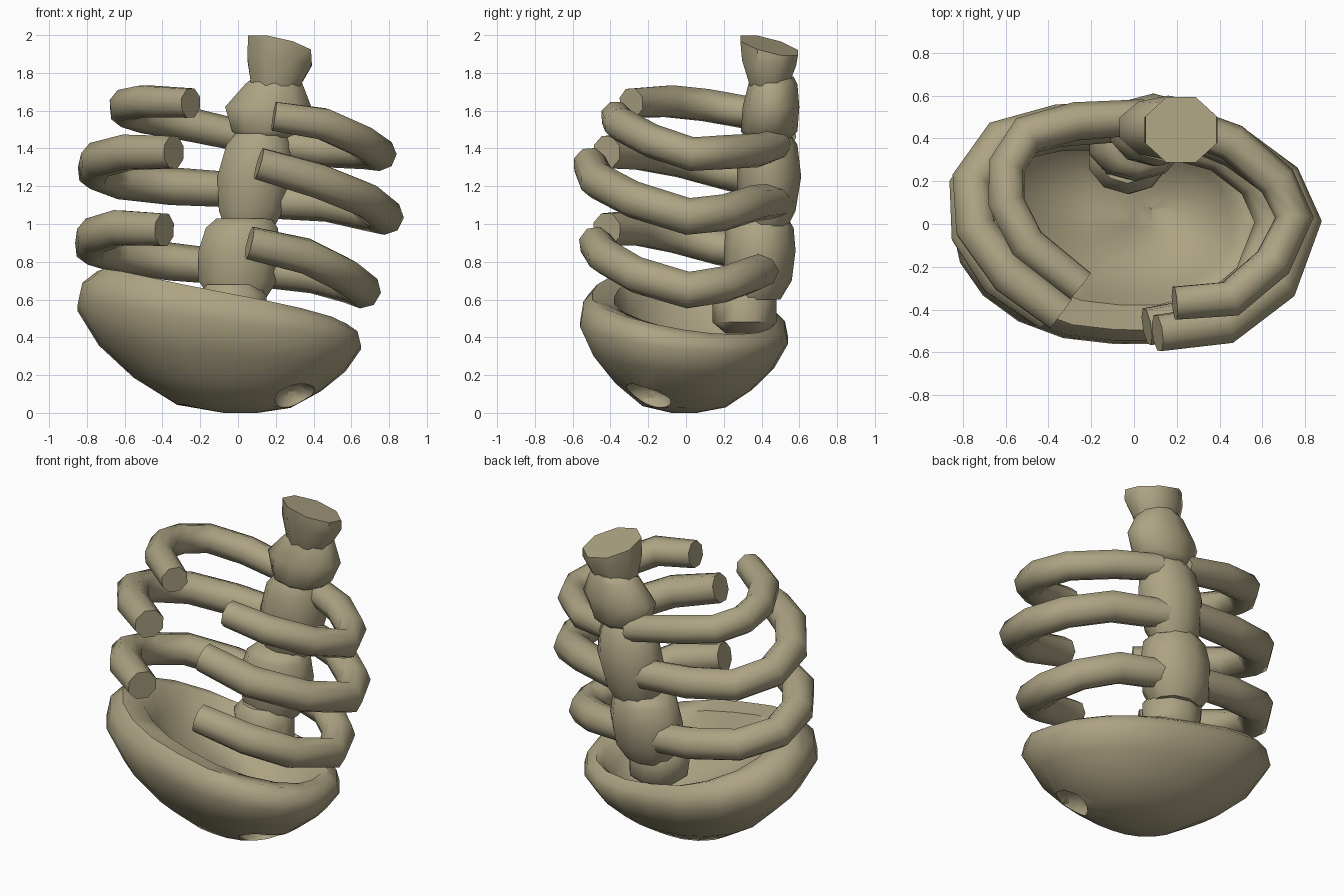
import bpy, bmesh
from math import sin, cos, tau, radians

if "Cube" in bpy.data.objects:
    bpy.data.objects.remove(bpy.data.objects["Cube"])

bone = bpy.data.materials.new("bone")
bone.diffuse_color = (0.42, 0.37, 0.23, 1)
bone.use_nodes = True
bone.node_tree.nodes["Principled BSDF"].inputs["Base Color"].default_value = bone.diffuse_color


def finish(ob, angle=50):
    bpy.ops.object.select_all(action='DESELECT')
    ob.select_set(True)
    bpy.context.view_layer.objects.active = ob
    bpy.ops.object.shade_smooth_by_angle(angle=radians(angle))
    ob.data.materials.clear()
    ob.data.materials.append(bone)


def loft(name, rings, angle=50):
    """Skin closed rings of points and cap both ends."""
    bm = bmesh.new()
    loops = [[bm.verts.new(p) for p in ring] for ring in rings]
    n = len(loops[0])
    for a, b in zip(loops, loops[1:]):
        for i in range(n):
            j = (i + 1) % n
            bm.faces.new((a[i], a[j], b[j], b[i]))
    bm.faces.new(loops[0])
    bm.faces.new(loops[-1])
    bmesh.ops.recalc_face_normals(bm, faces=bm.faces)
    me = bpy.data.meshes.new(name)
    bm.to_mesh(me)
    bm.free()
    ob = bpy.data.objects.new(name, me)
    bpy.context.collection.objects.link(ob)
    finish(ob, angle)
    return ob


def vertebra(name, sections, sides=10):
    # each section: x, y, z, half width, half depth, then optional slopes along x and y
    rings = []
    for x, y, z, rx, ry, *slope in sections:
        sx, sy = slope or (0, 0)
        ring = []
        for i in range(sides):
            a = tau * (i + .5) / sides
            dx, dy = rx * cos(a), ry * sin(a)
            ring.append((x + dx, y + dy, z + sx * dx + sy * dy))
        rings.append(ring)
    loft(name, rings)


def rib(name, points, radius):
    cu = bpy.data.curves.new(name, 'CURVE')
    cu.dimensions = '3D'
    cu.bevel_depth = radius
    cu.bevel_resolution = 2
    cu.use_fill_caps = True
    sp = cu.splines.new('POLY')
    sp.points.add(len(points) - 1)
    for p, co in zip(sp.points, points):
        p.co = (*co, 1)
    sp.points[0].radius = sp.points[-1].radius = 0.92
    ob = bpy.data.objects.new(name, cu)
    bpy.context.collection.objects.link(ob)
    bpy.ops.object.select_all(action='DESELECT')
    ob.select_set(True)
    bpy.context.view_layer.objects.active = ob
    bpy.ops.object.convert(target='MESH')
    finish(bpy.context.object)


# Spine, from the pelvis to the flared top
vertebra("spine_base", [(-.02, .31, .42, .10, .10), (-.02, .31, .48, .18, .17),
                        (-.03, .31, .62, .19, .17), (-.03, .32, .68, .14, .13)])
vertebra("lower_vertebra", [(.0, .37, .60, .15, .13), (.0, .38, .70, .22, .18),
                            (.01, .39, .86, .23, .19), (.02, .39, .98, .20, .18), (.03, .40, 1.03, .15, .14)])
vertebra("middle_vertebra", [(.06, .43, .99, .14, .11), (.07, .43, 1.07, .18, .15),
                             (.09, .44, 1.25, .21, .17), (.11, .43, 1.42, .18, .16), (.12, .43, 1.48, .14, .12)])
vertebra("upper_vertebra", [(.15, .44, 1.45, .12, .11), (.15, .44, 1.49, .19, .15),
                            (.16, .45, 1.62, .24, .15), (.19, .46, 1.74, .16, .13), (.20, .46, 1.78, .12, .11)])
vertebra("spine_top", [(.20, .44, 1.73, .14, .11), (.22, .44, 1.86, .185, .155, -.1, -.1),
                       (.22, .44, 1.945, .18, .165, -.22, -.25)], 8)

# Ribs on the -x side, back to front
rib("left_rib_top", [(.05, .50, 1.46), (-.27, .48, 1.53), (-.50, .42, 1.57), (-.595, .27, 1.60),
                     (-.595, .10, 1.63), (-.50, -.09, 1.65), (-.25, -.29, 1.64)], .09)
rib("left_rib_middle", [(.0, .48, 1.18), (-.35, .46, 1.20), (-.62, .39, 1.23), (-.755, .2, 1.28),
                        (-.74, -.02, 1.34), (-.58, -.24, 1.38), (-.34, -.42, 1.38)], .10)
rib("left_rib_bottom", [(-.05, .44, .77), (-.35, .44, .80), (-.63, .37, .84), (-.77, .17, .88),
                        (-.76, -.05, .94), (-.63, -.25, .98), (-.39, -.42, .97)], .10)

# Ribs on the +x side, back to front
rib("right_rib_top", [(.2, .48, 1.42), (.46, .38, 1.39), (.67, .20, 1.38), (.75, .03, 1.37),
                      (.65, -.18, 1.44), (.45, -.35, 1.53), (.19, -.37, 1.57)], .09)
rib("right_rib_middle", [(.15, .48, 1.12), (.47, .36, 1.11), (.69, .20, 1.06), (.78, .01, 1.04),
                         (.67, -.28, 1.13), (.42, -.47, 1.23), (.11, -.51, 1.32)], .098)
rib("right_rib_bottom", [(.08, .42, .76), (.40, .34, .73), (.58, .20, .68), (.66, .01, .65),
                         (.56, -.26, .73), (.36, -.43, .83), (.06, -.48, .90)], .098)

# Pelvis: thick tilted bowl, outside up over the rim and down inside
outside = [(.12, 0), (.40, .06), (.66, .26), (.87, .50), (1, .76), (.97, .92), (.88, 1)]
inside = [(.76, .96), (.66, .78), (.50, .56), (.28, .42), (.10, .38)]
rings = []
for r, f in outside + inside:
    ring = []
    back = .05 if (r, f) in inside else 0
    for i in range(20):
        a = tau * i / 20
        h = .56 - .12 * cos(a) - .08 * sin(a) + .07 * max(0, -cos(a)) ** 2
        s = r * (1 + .09 * max(0, -sin(2 * a)))
        ring.append((-.10 + .75 * s * cos(a) + .13 * (1 - r), .55 * s * sin(a) - .01 + back, f * h))
    rings.append(ring)
pelvis = loft("pelvis_bowl", rings)

# Oval hollow in the underside of the pelvis
bpy.ops.mesh.primitive_uv_sphere_add(segments=16, ring_count=8, radius=1, location=(.31, -.22, .08))
cutter = bpy.context.object
cutter.name = "hollow_cutter"
cutter.scale = (.12, .15, .09)
mod = pelvis.modifiers.new("hollow", 'BOOLEAN')
mod.operation = 'DIFFERENCE'
mod.object = cutter
bpy.context.view_layer.objects.active = pelvis
bpy.ops.object.modifier_apply(modifier=mod.name)
bpy.data.objects.remove(cutter)
finish(pelvis, 60)
